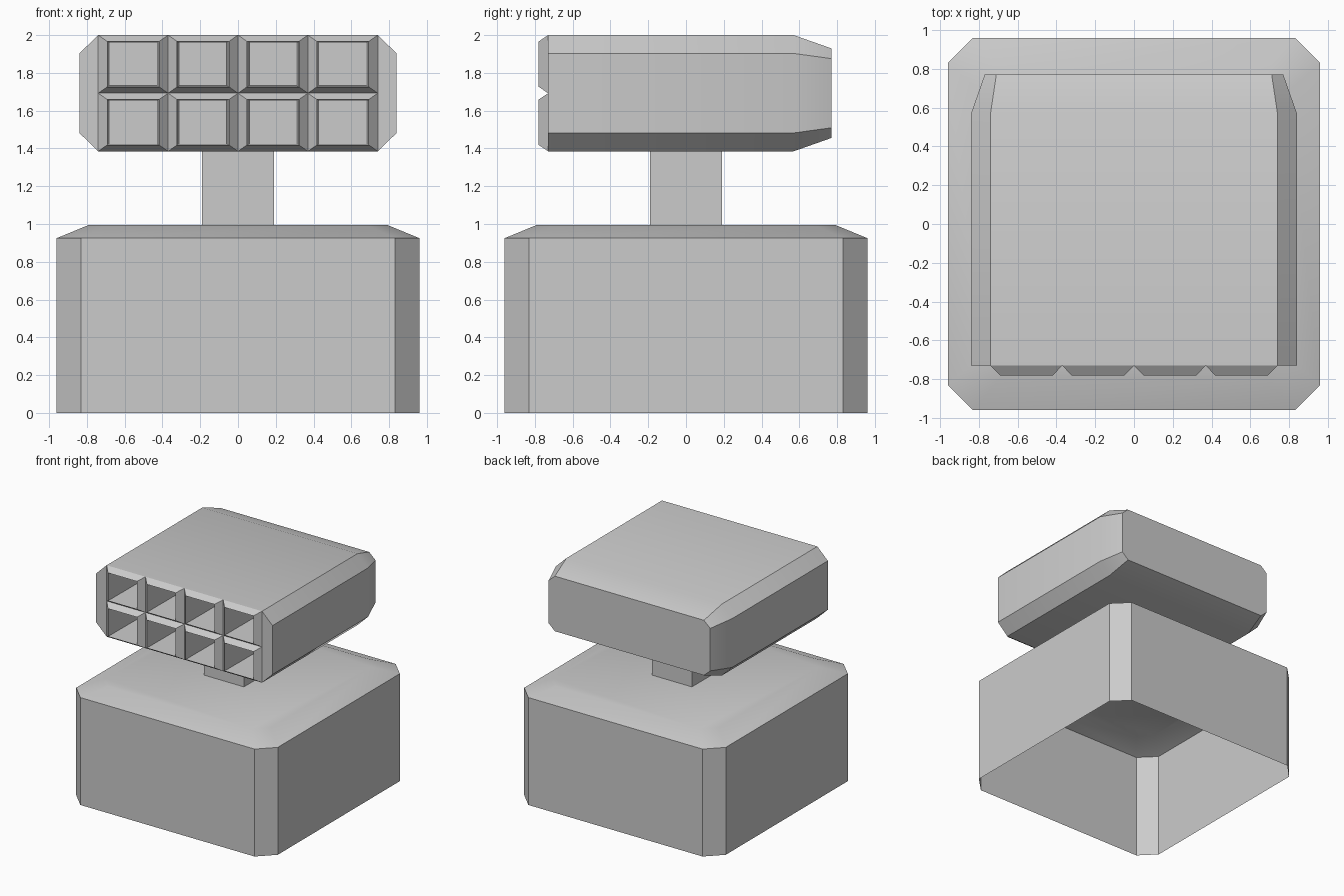
import bpy
import math

if "Cube" in bpy.data.objects:
    bpy.data.objects.remove(bpy.data.objects["Cube"])


def octagon(hx, hy, cx, cy):
    """Counter-clockwise rectangle outline with cut corners."""
    return [(hx, -hy + cy), (hx, hy - cy), (hx - cx, hy), (-hx + cx, hy),
            (-hx, hy - cy), (-hx, -hy + cy), (-hx + cx, -hy), (hx - cx, -hy)]


def rect(hx, hy):
    return [(hx, -hy), (hx, hy), (-hx, hy), (-hx, -hy)]


def loft(rings, end_cap):
    """Join rings of equal length with quads, optionally closing the last."""
    n = len(rings[0])
    verts = [p for r in rings for p in r]
    faces = [(k * n + i, k * n + (i + 1) % n, (k + 1) * n + (i + 1) % n, (k + 1) * n + i)
             for k in range(len(rings) - 1) for i in range(n)]
    if end_cap:
        faces.append(tuple(range((len(rings) - 1) * n, len(rings) * n)))
    return verts, faces


def append(target, part):
    base = len(target[0])
    target[0].extend(part[0])
    target[1].extend(tuple(i + base for i in f) for f in part[1])


def make(name, geo, smooth=True):
    mesh = bpy.data.meshes.new(name)
    mesh.from_pydata(geo[0], [], geo[1])
    obj = bpy.data.objects.new(name, mesh)
    bpy.context.collection.objects.link(obj)
    if smooth:
        bpy.ops.object.select_all(action='DESELECT')
        obj.select_set(True)
        bpy.context.view_layer.objects.active = obj
        bpy.ops.object.shade_smooth_by_angle(angle=math.radians(30))
    return obj


# Base: thin shell open at the bottom, with a shallow sloped top
base_rings = [[(x, y, z) for x, y in octagon(h, h, c, c)]
              for h, c, z in ((0.96, 0.13, 0.0), (0.96, 0.13, 0.925), (0.79, 0.107, 0.995))]
make("base", loft(base_rings, True))

# Neck: square post
make("neck", loft([[(x, y, z) for x, y in rect(0.19, 0.19)] for z in (0.99, 1.39)], False), False)

# Head: octagonal box, tapering at the back, open at the front
MID, HALF = 1.6925, 0.3075
FRONT, RIM, FLOOR = -0.73, -0.78, -0.30
head_rings = [[(-x, y, MID + z) for x, z in octagon(hx, hz, cx, cz)]
              for y, hx, hz, cx, cz in ((FRONT, 0.84, HALF, 0.10, 0.097),
                                        (0.57, 0.84, HALF, 0.10, 0.097),
                                        (0.77, 0.77, 0.237, 0.06, 0.054))]
head = loft(head_rings, True)

# Front cheeks on either side of the tube block
for s in (1, -1):
    quad = [(s * x, FRONT, MID + z) for x, z in
            ((0.74, -HALF), (0.84, -HALF + 0.097), (0.84, HALF - 0.097), (0.74, HALF))]
    append(head, (quad[::s], [(0, 1, 2, 3)]))
make("head", head)

# Launch tubes: 4 x 2 raised frames with deep square holes
tubes = ([], [])
for col in range(4):
    for row in (-1, 1):
        cx, cz = (col - 1.5) * 0.37, MID + row * HALF / 2
        rings = [[(cx + x, y, cz + z) for x, z in rect(hx, hz)]
                 for y, hx, hz in ((FRONT, 0.185, HALF / 2), (RIM, 0.137, 0.12),
                                   (FLOOR, 0.125, 0.114))]
        append(tubes, loft(rings, True))
make("launch_tubes", tubes, False)
